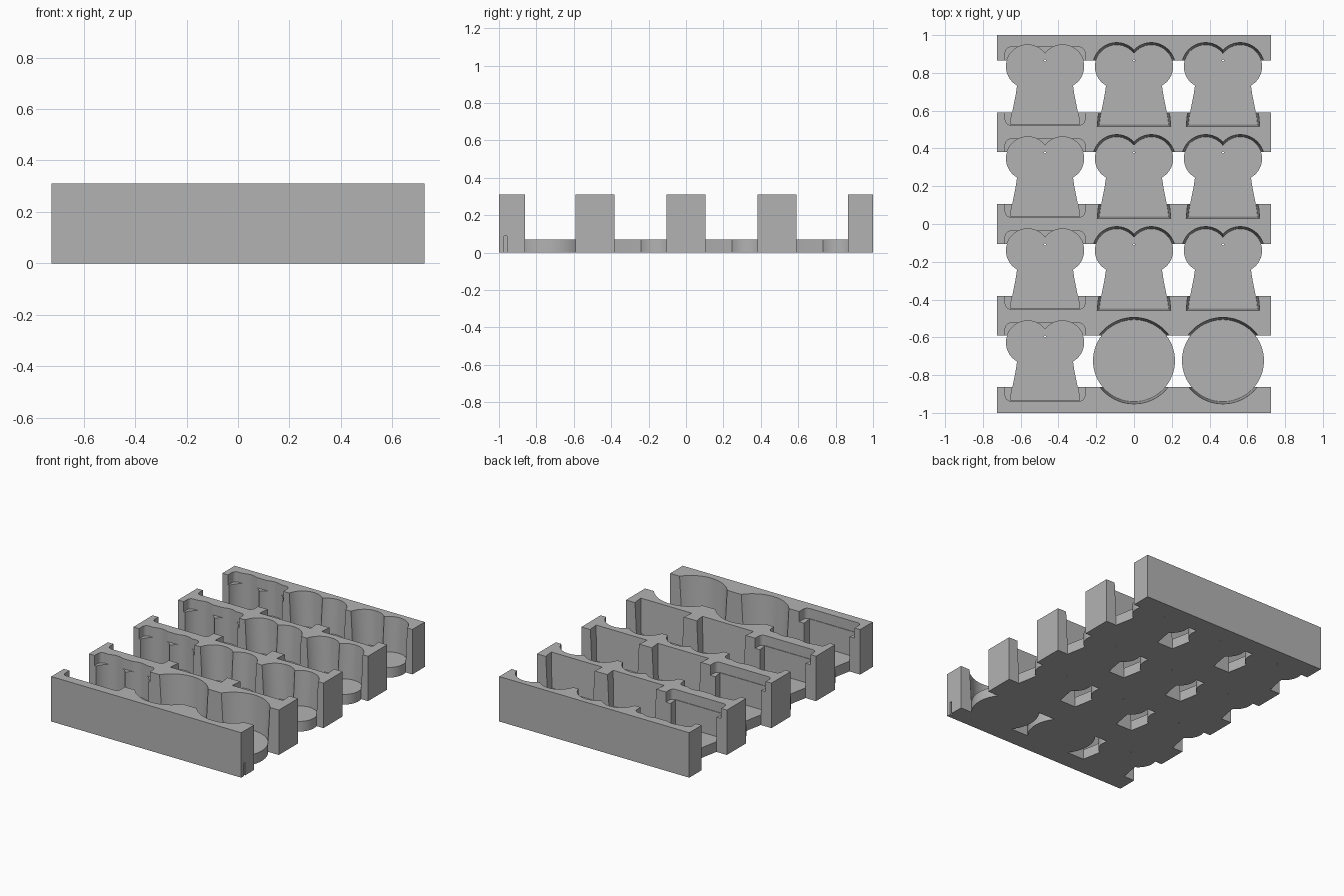
import bpy, bmesh, math

cube = bpy.data.objects.get("Cube")
if cube:
    bpy.data.objects.remove(cube, do_unlink=True)

HEIGHT, FLOOR, LEDGE, HALF_X = 0.31, 0.07, 0.24, 0.725
COLS = (-0.471, 0.0, 0.471)
PITCH = 0.487
ROWS = [PITCH * (i - 1.5) for i in range(4)]   # row centres
DRAFT = 0.012

grey = bpy.data.materials.new("tray_grey")
grey.use_nodes = True
colour = (0.45, 0.45, 0.45, 1)
grey.diffuse_color = colour
grey.node_tree.nodes["Principled BSDF"].inputs["Base Color"].default_value = colour


def figure(grow=0.0):
    """Two-lobed head on a flared body, counter-clockwise about the row centre."""
    body = [(0.183, -0.203), (0.178, -0.16), (0.168, -0.11), (0.156, -0.05)]
    body = [(x + grow, y - (grow if i == 0 else 0)) for i, (x, y) in enumerate(body)]
    cx, cy, r = 0.092, 0.103, 0.115 + grow
    start = -math.acos((0.148 - cx) / 0.115)
    end = math.pi - math.acos(cx / r)
    steps = 28
    lobe = [(cx + r * math.cos(a), cy + r * math.sin(a))
            for a in (start + (end - start) * i / steps for i in range(steps + 1))]
    lobe[-1] = (0.0, lobe[-1][1])
    half = body + lobe
    return half + [(-x, y) for x, y in reversed(half[:-1])]


def disc(r, n=64):
    return [(r * math.cos(math.tau * i / n), r * math.sin(math.tau * i / n)) for i in range(n)]


def rounded(hx, y0, y1, r):
    pts = []
    corners = ((hx - r, y0 + r), (hx - r, y1 - r), (r - hx, y1 - r), (r - hx, y0 + r))
    for k, (x, y) in enumerate(corners):
        for i in range(7):
            a = math.pi / 2 * (k - 1 + i / 6)
            pts.append((x + r * math.cos(a), y + r * math.sin(a)))
    return pts


def prism(bm, low, high, at, z0, z1):
    rings = [[bm.verts.new((x + at[0], y + at[1], z)) for x, y in ring]
             for ring, z in ((low, z0), (high, z1))]
    n = len(low)
    bm.faces.new(rings[0][::-1])
    bm.faces.new(rings[1])
    for i in range(n):
        j = (i + 1) % n
        bm.faces.new((rings[0][i], rings[0][j], rings[1][j], rings[1][i]))


def box(bm, x0, x1, y0, y1, z0, z1):
    ring = [(x0, y0), (x1, y0), (x1, y1), (x0, y1)]
    prism(bm, ring, ring, (0, 0), z0, z1)


def make(name, bm):
    mesh = bpy.data.meshes.new(name)
    bm.to_mesh(mesh)
    bm.free()
    mesh.materials.append(grey)
    ob = bpy.data.objects.new(name, mesh)
    bpy.context.collection.objects.link(ob)
    return ob


# Cross bars
bars = bmesh.new()
for y0, y1 in ((-1, -0.862), (-0.59, -0.382), (-0.105, 0.105), (0.382, 0.59), (0.865, 1)):
    box(bars, -HALF_X, HALF_X, y0, y1, 0, HEIGHT)

# Floor plates, pockets, stepped recesses and pin holes
plates, pockets, recesses, details = (bmesh.new() for _ in range(4))
for r, y in enumerate(ROWS):
    for c, x in enumerate(COLS):
        round_pocket = r == 0 and c > 0
        grow = DRAFT if c else 0
        low = disc(0.217) if round_pocket else figure()
        high = disc(0.217 + grow) if round_pocket else figure(grow)
        at = (x, y + 0.007) if round_pocket else (x, y)
        prism(plates, low, low, at, 0, FLOOR)
        prism(pockets, low, high, at, FLOOR, HEIGHT + 0.005)
        if c == 0:
            step = rounded(0.211, -0.207, 0.206, 0.03)
            prism(recesses, step, step, at, LEDGE, HEIGHT + 0.02)
        if not round_pocket:
            pin = disc(0.005, 8)
            prism(details, pin, pin, (x, y + 0.135), -0.02, FLOOR + 0.02)

# Small slot in the right-hand end of the front bar
box(details, HALF_X - 0.02, HALF_X + 0.02, -0.972, -0.957, -0.02, 0.09)

tray = make("storage_tray", bars)
bpy.context.view_layer.objects.active = tray
for name, bm, op in (("floor_plates", plates, 'UNION'), ("pockets", pockets, 'DIFFERENCE'),
                     ("recesses", recesses, 'DIFFERENCE'), ("details", details, 'DIFFERENCE')):
    tool = make(name, bm)
    tool.hide_render = True
    mod = tray.modifiers.new(name, 'BOOLEAN')
    mod.operation, mod.solver, mod.object = op, 'EXACT', tool
    bpy.ops.object.modifier_apply(modifier=mod.name)
    bpy.data.objects.remove(tool, do_unlink=True)

for ob in bpy.context.selected_objects:
    ob.select_set(False)
tray.select_set(True)
bpy.ops.object.shade_smooth_by_angle(angle=math.radians(25))
